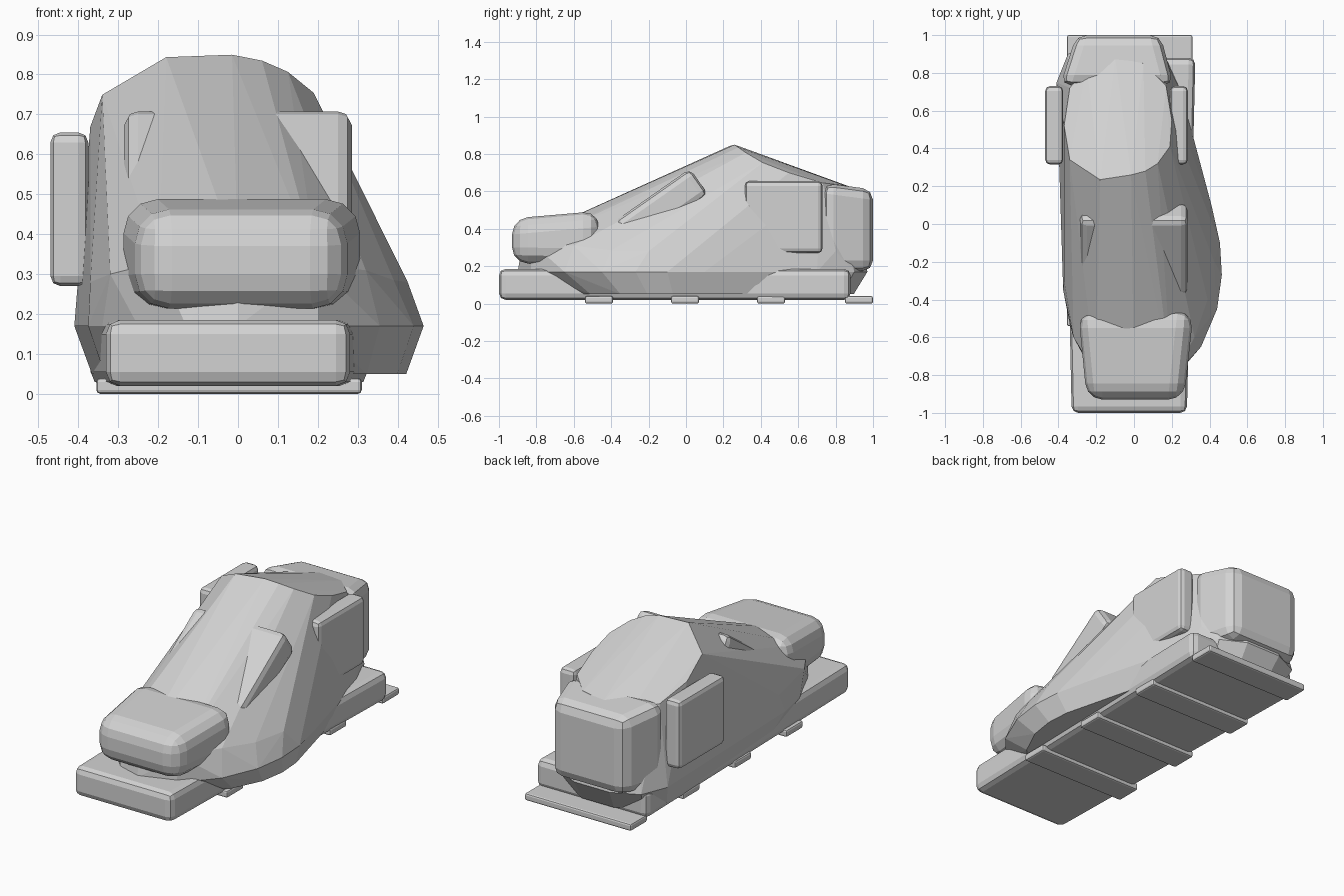
import bpy, bmesh, math
from mathutils import Matrix

if "Cube" in bpy.data.objects:
    bpy.data.objects.remove(bpy.data.objects["Cube"])

grey = bpy.data.materials.new("light_grey")
grey.diffuse_color = (0.65, 0.65, 0.65, 1)
grey.use_nodes = True
grey.node_tree.nodes["Principled BSDF"].inputs["Base Color"].default_value = grey.diffuse_color


def finish(bm, name):
    bmesh.ops.recalc_face_normals(bm, faces=bm.faces)
    me = bpy.data.meshes.new(name)
    bm.to_mesh(me)
    bm.free()
    me.materials.append(grey)
    ob = bpy.data.objects.new(name, me)
    bpy.context.collection.objects.link(ob)
    return ob


def block(name, y0, front, y1, back, bevel, segments=2):
    """Bevelled tapered box; front/back are (x0, x1, z0, z1)."""
    bm = bmesh.new()
    rings = []
    for y, (x0, x1, z0, z1) in ((y0, front), (y1, back)):
        rings.append([bm.verts.new(p) for p in
                      ((x0, y, z0), (x1, y, z0), (x1, y, z1), (x0, y, z1))])
    a, b = rings
    bm.faces.new(a)
    bm.faces.new(b[::-1])
    for i in range(4):
        j = (i + 1) % 4
        bm.faces.new((a[i], b[i], b[j], a[j]))
    bmesh.ops.recalc_face_normals(bm, faces=bm.faces)
    bmesh.ops.bevel(bm, geom=bm.edges[:], offset=bevel, segments=segments,
                    profile=0.5, affect='EDGES', clamp_overlap=True)
    return finish(bm, name)


# Sole slab and tread bars
block("sole", -1.0, (-0.33, 0.28, 0.02, 0.185), 0.88, (-0.37, 0.325, 0.02, 0.185), 0.035)
for i, y in enumerate((-0.465, -0.005, 0.455, 0.925)):
    bar = (-0.355, 0.31, 0.0, 0.04)
    block(f"tread_{i + 1}", y - 0.075, bar, y + 0.075, bar, 0.01)

# Boot body: convex skin over four outlines (floor, widest, instep, collar)
wide = [(0.0, -0.9), (0.2, -0.83), (0.355, -0.65), (0.44, -0.45), (0.465, -0.27),
        (0.455, -0.1), (0.41, 0.1), (0.315, 0.4), (0.25, 0.7), (0.16, 0.9),
        (0.02, 0.97), (-0.2, 0.97), (-0.35, 0.9), (-0.41, 0.75), (-0.40, 0.3),
        (-0.375, -0.35), (-0.34, -0.53), (-0.25, -0.73), (-0.13, -0.86)]
instep = [(0.2, -0.82, 0.32), (0.0, -0.87, 0.345), (0.32, -0.6, 0.31), (0.39, -0.4, 0.285),
          (0.425, -0.2, 0.28), (0.37, 0.15, 0.28), (0.28, 0.5, 0.28), (0.2, 0.8, 0.28),
          (-0.05, 0.94, 0.28), (-0.28, 0.9, 0.28), (-0.4, 0.7, 0.28), (-0.39, 0.3, 0.28),
          (-0.37, -0.3, 0.28), (-0.32, -0.6, 0.30), (-0.2, -0.8, 0.33)]
collar = [(-0.015, 0.26), (0.06, 0.28), (0.125, 0.32), (0.19, 0.41), (0.2, 0.55),
          (0.17, 0.73), (0.05, 0.85), (-0.1, 0.88), (-0.25, 0.83), (-0.34, 0.72),
          (-0.37, 0.52), (-0.34, 0.34), (-0.18, 0.235)]
pts = [(x, y, 0.17) for x, y in wide]
pts += [((x - 0.03) * 0.9 + 0.03, (y - 0.05) * (0.8 if y < 0 else 0.92) + 0.05, 0.05)
        for x, y in wide]
pts += instep
pts += [(x, y, 0.85 - 0.36 * (y - 0.26) - 0.8 * (x + 0.04) ** 2) for x, y in collar]
bm = bmesh.new()
verts = [bm.verts.new(p) for p in pts]
res = bmesh.ops.convex_hull(bm, input=verts)
bmesh.ops.delete(bm, geom=[v for v in bm.verts if not v.link_faces], context='VERTS')
bmesh.ops.dissolve_limit(bm, angle_limit=math.radians(2), verts=bm.verts[:], edges=bm.edges[:])
finish(bm, "boot_body")

# Toe cap and heel counter
block("toe_cap", -0.93, (-0.25, 0.265, 0.215, 0.455),
      -0.465, (-0.295, 0.315, 0.21, 0.495), 0.085, 3)
block("heel_counter", 0.735, (-0.39, 0.21, 0.175, 0.645),
      1.0, (-0.305, 0.14, 0.175, 0.61), 0.055)

# Ankle plates on both sides
for name, x0, x1 in (("ankle_plate_left", -0.47, -0.375), ("ankle_plate_right", 0.19, 0.285)):
    plate = (x0, x1, 0.27, 0.655)
    block(name, 0.315, plate, 0.73, plate, 0.025)

# Tilted tongue strap whose upper corners stand out of the body
strap = (-0.285, 0.285, -0.085, 0.085)
ob = block("tongue_strap", -0.5, strap, 0.0, strap, 0.035)
ob.data.transform(Matrix.Translation((0, 0.07, 0.652)) @ Matrix.Rotation(math.radians(35), 4, 'X'))
